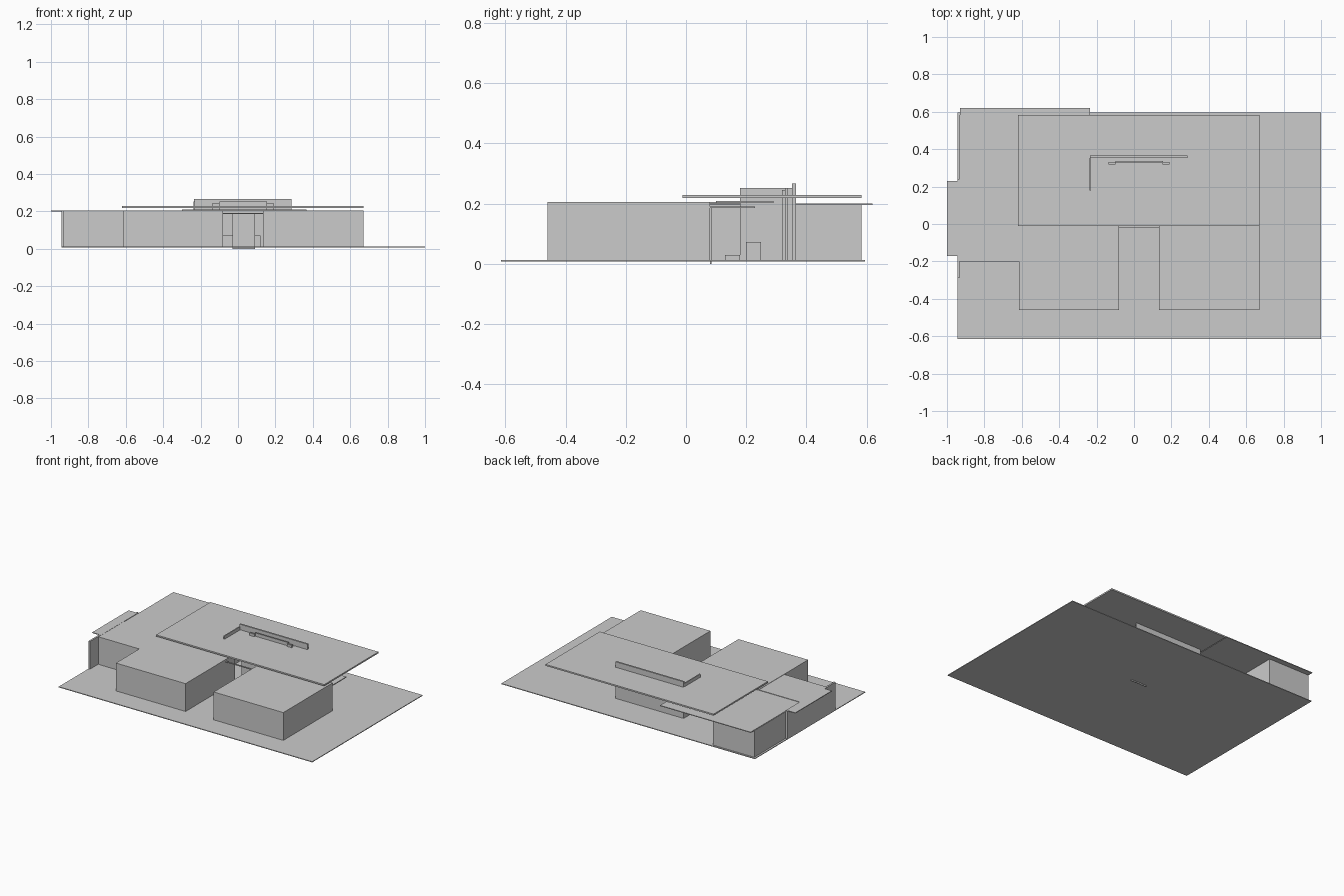
import bpy
import bmesh


def box(name, x0, x1, y0, y1, z0, z1):
    """Axis-aligned block given by its limits."""
    bm = bmesh.new()
    bmesh.ops.create_cube(bm, size=1)
    for v in bm.verts:
        v.co = (x1 if v.co.x > 0 else x0,
                y1 if v.co.y > 0 else y0,
                z1 if v.co.z > 0 else z0)
    mesh = bpy.data.meshes.new(name)
    bm.to_mesh(mesh)
    bm.free()
    ob = bpy.data.objects.new(name, mesh)
    bpy.context.collection.objects.link(ob)
    return ob


# ground slab
box("ground_slab", -0.945, 1.0, -0.615, 0.595, 0.008, 0.013)

# two front rooms either side of the entry
for side, x0 in (("left", -0.615), ("right", 0.135)):
    box(side + "_front_room", x0, x0 + 0.535, -0.46, 0.08, 0.012, 0.206)

# west wing, its low roof and outer fin wall with canopy
box("wing_front", -0.932, -0.615, -0.20, 0.08, 0.012, 0.204)
box("wing_rear", -0.932, -0.615, 0.08, 0.583, 0.012, 0.198)
box("wing_roof", -0.93, -0.235, 0.08, 0.62, 0.196, 0.201)
box("west_fin_wall", -0.945, -0.933, -0.29, 0.24, 0.012, 0.205)
box("west_canopy", -1.0, -0.93, -0.17, 0.23, 0.200, 0.205)

# raised main roof
box("main_roof", -0.62, 0.67, -0.012, 0.583, 0.219, 0.229)

# spine walls rising through the main roof
box("rear_spine_wall", -0.235, 0.285, 0.353, 0.365, 0.012, 0.267)
box("spine_return_wall", -0.237, -0.230, 0.18, 0.354, 0.012, 0.252)

# hearth wall with thicker ends
box("hearth_wall", -0.10, 0.155, 0.329, 0.337, 0.012, 0.252)
for side, x0 in (("left", -0.135), ("right", 0.152)):
    box(side + "_hearth_end", x0, x0 + 0.037, 0.319, 0.331, 0.012, 0.246)

# ceilings under the main roof
box("inner_canopy", -0.08, 0.67, 0.08, 0.23, 0.185, 0.191)
box("upper_canopy", -0.30, 0.365, 0.10, 0.29, 0.203, 0.209)

# entry: door, doorstep, lintel
box("door", -0.03, 0.09, 0.080, 0.085, 0.0, 0.186)
box("entry_lintel", -0.08, 0.135, -0.020, -0.012, 0.186, 0.192)

# interior step and seat
box("inner_step", -0.03, 0.09, 0.13, 0.18, 0.012, 0.03)
box("inner_seat", -0.08, 0.12, 0.20, 0.25, 0.012, 0.072)
